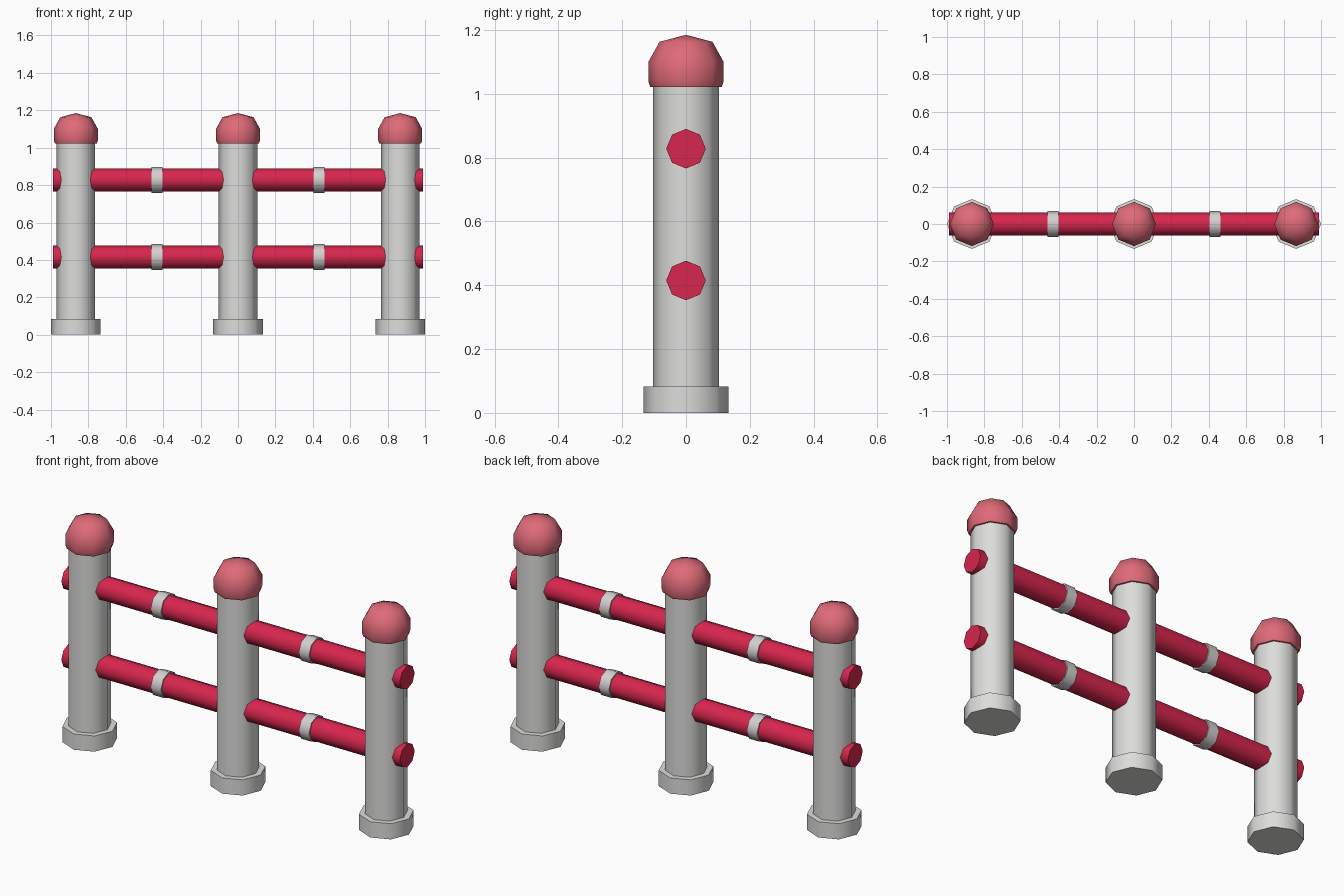
import bpy, bmesh, math
from mathutils import Matrix

if "Cube" in bpy.data.objects:
    bpy.data.objects.remove(bpy.data.objects["Cube"])

SIDES = 8


def material(name, rgb):
    m = bpy.data.materials.new(name)
    m.diffuse_color = (*rgb, 1)
    m.use_nodes = True
    m.node_tree.nodes["Principled BSDF"].inputs["Base Color"].default_value = m.diffuse_color
    return m


WHITE = material("pale_grey", (0.72, 0.72, 0.71))
RED = material("crimson", (0.68, 0.019, 0.075))
PINK = material("soft_pink", (0.74, 0.145, 0.19))
SILVER = material("warm_grey", (0.66, 0.63, 0.63))


def lathe(name, profile, mat, loc, along_x=False):
    """Eight-sided turned solid from (radius, height) points, capped at both ends."""
    bm = bmesh.new()
    rings = []
    for r, h in profile:
        if r == 0:
            rings.append([bm.verts.new((0, 0, h))] * SIDES)
        else:
            rings.append([bm.verts.new((r * math.cos(i * math.tau / SIDES),
                                        r * math.sin(i * math.tau / SIDES), h))
                          for i in range(SIDES)])
    for a, b in zip(rings, rings[1:]):
        for i in range(SIDES):
            j = (i + 1) % SIDES
            bm.faces.new(dict.fromkeys((a[i], a[j], b[j], b[i])))
    for ring, (r, h) in ((rings[0], profile[0]), (rings[-1], profile[-1])):
        if r > 0:
            bm.faces.new(ring)
    bmesh.ops.recalc_face_normals(bm, faces=bm.faces)
    if along_x:
        bm.transform(Matrix.Rotation(math.pi / 2, 4, 'Y'))
    me = bpy.data.meshes.new(name)
    bm.to_mesh(me)
    bm.free()
    me.materials.append(mat)
    ob = bpy.data.objects.new(name, me)
    ob.location = loc
    bpy.context.collection.objects.link(ob)
    bpy.ops.object.select_all(action='DESELECT')
    ob.select_set(True)
    bpy.context.view_layer.objects.active = ob
    bpy.ops.object.shade_smooth_by_angle(angle=math.radians(55))


# Posts with foot collars and domed caps
for side, x in (("left", -0.867), ("middle", 0), ("right", 0.867)):
    lathe(side + "_post", [(0.103, 0.01), (0.103, 1.03)], WHITE, (x, 0, 0))
    lathe(side + "_base", [(0.133, 0), (0.133, 0.083)], WHITE, (x, 0, 0))
    lathe(side + "_cap", [(0.112, 1.022), (0.118, 1.04), (0.118, 1.10),
                          (0.083, 1.163), (0, 1.185)], PINK, (x, 0, 0))

# Horizontal rails with joint sleeves midway between posts
for level, z in (("lower", 0.415), ("upper", 0.828)):
    lathe(level + "_rail", [(0.062, -0.99), (0.062, 0.99)], RED, (0, 0, z), True)
    for side, x in (("left", -0.433), ("right", 0.433)):
        lathe(f"{level}_{side}_sleeve", [(0.069, -0.03), (0.069, 0.03)],
              SILVER, (x, 0, z), True)
